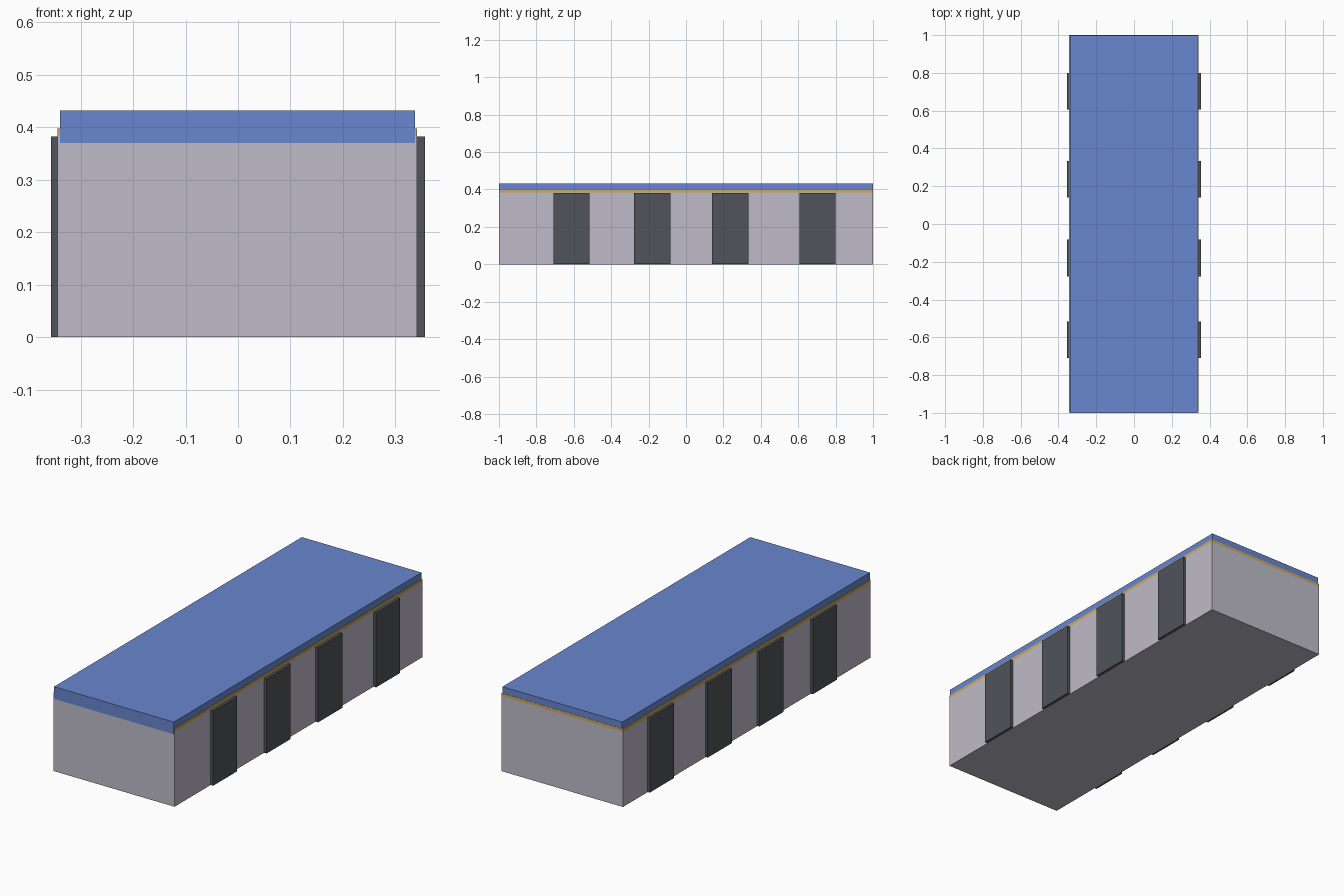
import bpy
import bmesh

if "Cube" in bpy.data.objects:
    bpy.data.objects.remove(bpy.data.objects["Cube"])


def material(name, rgb):
    mat = bpy.data.materials.new(name)
    mat.diffuse_color = (*rgb, 1.0)
    mat.use_nodes = True
    mat.node_tree.nodes["Principled BSDF"].inputs["Base Color"].default_value = mat.diffuse_color
    return mat


def box(name, x, y, z, mat):
    """Box from (min, max) ranges on each axis."""
    bm = bmesh.new()
    bmesh.ops.create_cube(bm, size=1.0)
    for v in bm.verts:
        v.co = [r[0] if c < 0 else r[1] for c, r in zip(v.co, (x, y, z))]
    mesh = bpy.data.meshes.new(name)
    bm.to_mesh(mesh)
    bm.free()
    mesh.materials.append(mat)
    obj = bpy.data.objects.new(name, mesh)
    bpy.context.collection.objects.link(obj)
    return obj


pale = material("pale_grey", (0.52, 0.50, 0.58))
tan = material("tan", (0.62, 0.40, 0.12))
blue = material("blue", (0.14, 0.24, 0.62))
dark = material("dark_grey", (0.08, 0.09, 0.10))

# Main block with a thin trim layer on top
box("body", (-0.344, 0.341), (-0.999, 1.0), (0.0, 0.383), pale)
box("trim_layer", (-0.344, 0.341), (-0.999, 1.0), (0.383, 0.398), tan)

# Top slab, sunk into the trim and showing at the front face
box("top_slab", (-0.339, 0.337), (-1.0, 0.999), (0.37, 0.432), blue)

# Four bands running across the block, proud of both long sides
for i, y in enumerate((-0.612, -0.18, 0.236, 0.703)):
    box(f"band_{i + 1}", (-0.356, 0.356), (y - 0.097, y + 0.097),
        (0.0005, 0.382), dark)
